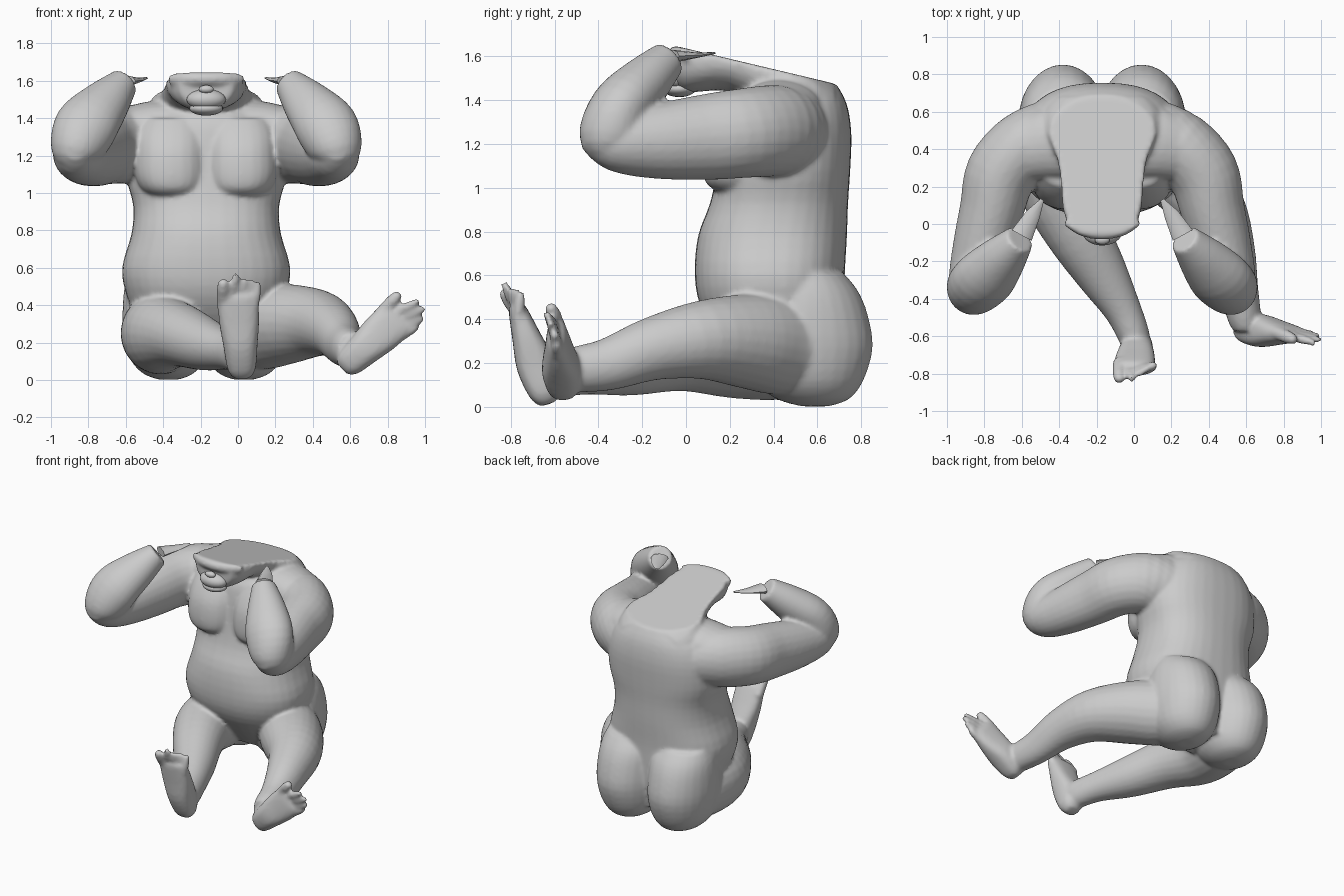
import bpy, bmesh, math
from mathutils import Vector, Matrix

CX = -0.17  # body midline
skin = bpy.data.materials.new("grey skin")
skin.diffuse_color = (0.6, 0.6, 0.6, 1)
X, Y, Z = Vector((1, 0, 0)), Vector((0, 1, 0)), Vector((0, 0, 1))


def sgnpow(v, p):
    return math.copysign(abs(v) ** p, v)


def smooth_path(rows, steps):
    """Catmull-Rom through rows of numbers."""
    out, n = [], len(rows)
    for i in range(n - 1):
        p = [rows[max(i - 1, 0)], rows[i], rows[i + 1], rows[min(i + 2, n - 1)]]
        for k in range(steps):
            t = k / steps
            out.append([0.5 * (2 * b + (c - a) * t + (2 * a - 5 * b + 4 * c - d) * t * t
                               + (3 * b - a - 3 * c + d) * t ** 3) for a, b, c, d in zip(*p)])
    return out + [list(rows[-1])]


def tube(bm, rows, side, sides=24, steps=4, power=1.0, axis=None):
    """Loft of rounded sections: rows are x, y, z, radius along side, radius across."""
    rows = smooth_path(rows, steps)
    pts = [Vector(r[:3]) for r in rows]
    rings = []
    for i, r in enumerate(rows):
        t = axis or (pts[min(i + 1, len(pts) - 1)] - pts[max(i - 1, 0)]).normalized()
        a = Vector(side)
        a = (a - t * a.dot(t)).normalized()
        b = t.cross(a)
        ring = []
        for k in range(sides):
            w = 2 * math.pi * k / sides
            ring.append(bm.verts.new(pts[i] + a * r[3] * sgnpow(math.cos(w), power)
                                     + b * r[4] * sgnpow(math.sin(w), power)))
        rings.append(ring)
    for p, q in zip(rings, rings[1:]):
        for k in range(sides):
            j = (k + 1) % sides
            bm.faces.new((p[k], p[j], q[j], q[k]))
    bm.faces.new(rings[0][::-1])
    bm.faces.new(rings[-1])


def ball(bm, c, r):
    m = Matrix.Translation(c) @ Matrix.Diagonal((*r, 1))
    bmesh.ops.create_uvsphere(bm, u_segments=24, v_segments=14, radius=1, matrix=m)


def finish(name, bm, voxel=0, angle=40):
    bmesh.ops.recalc_face_normals(bm, faces=bm.faces)
    me = bpy.data.meshes.new(name)
    bm.to_mesh(me)
    bm.free()
    me.materials.append(skin)
    ob = bpy.data.objects.new(name, me)
    bpy.context.collection.objects.link(ob)
    bpy.context.view_layer.objects.active = ob
    ob.select_set(True)
    bpy.ops.object.shade_smooth_by_angle(angle=math.radians(angle))
    ob.select_set(False)
    if voxel:  # fuse overlapping masses into one skin
        m = ob.modifiers.new("fuse", 'REMESH')
        m.mode, m.voxel_size, m.use_smooth_shade = 'VOXEL', voxel, True
        s = ob.modifiers.new("soften", 'SMOOTH')
        s.factor, s.iterations = 0.5, 6
    return ob


# body: torso, chest, seat, limbs and head fused together
body = bmesh.new()
torso = [  # z, half width, front y, back y
    (0.12, 0.20, 0.35, 0.68), (0.30, 0.36, 0.17, 0.72), (0.45, 0.425, 0.07, 0.725),
    (0.60, 0.45, 0.04, 0.725), (0.78, 0.40, 0.055, 0.735), (0.93, 0.39, 0.11, 0.74),
    (1.08, 0.425, 0.14, 0.75), (1.25, 0.42, 0.16, 0.755), (1.38, 0.37, 0.19, 0.735),
    (1.47, 0.27, 0.27, 0.69)]
tube(body, [(CX, (f + b) / 2, z, w, (b - f) / 2) for z, w, f, b in torso], X, 36, 3, 0.84, Z)
for s in (-1, 1):
    def at(u, y, z, *r):
        return (CX + s * u, y, z, *r)
    # chest muscle, broad and meeting at the midline
    tube(body, [at(0.18, 0.28, 0.98, 0.11, 0.13), at(0.183, 0.27, 1.02, 0.165, 0.178),
                at(0.187, 0.27, 1.10, 0.195, 0.193), at(0.187, 0.285, 1.22, 0.197, 0.193),
                at(0.185, 0.31, 1.32, 0.19, 0.17), at(0.18, 0.34, 1.40, 0.16, 0.14)],
         X, 24, 3, 0.88, Z)
    # buttock
    tube(body, [at(0.20, 0.59, 0.002, 0.05, 0.06), at(0.203, 0.58, 0.035, 0.135, 0.165),
                at(0.206, 0.56, 0.12, 0.205, 0.25), at(0.21, 0.55, 0.27, 0.235, 0.303),
                at(0.21, 0.55, 0.42, 0.235, 0.28), at(0.205, 0.55, 0.53, 0.225, 0.235),
                at(0.20, 0.54, 0.61, 0.20, 0.18)], X, 28, 3, 1.0, Z)
    # trapezius
    tube(body, [at(0.10, 0.44, 1.38, 0.2, 0.12), at(0.30, 0.43, 1.36, 0.19, 0.13),
                at(0.48, 0.38, 1.29, 0.17, 0.15)], Y)
    # upper arm
    tube(body, [at(0.28, 0.46, 1.24, 0.20, 0.21), at(0.42, 0.41, 1.26, 0.19, 0.21),
                at(0.54, 0.27, 1.25, 0.19, 0.205), at(0.59, 0.08, 1.23, 0.172, 0.195),
                at(0.65, -0.16, 1.21, 0.155, 0.168), at(0.69, -0.34, 1.21, 0.13, 0.13),
                at(0.70, -0.46, 1.24, 0.06, 0.06)], X)
    # forearm ending in a cut wrist
    tube(body, [at(0.70, -0.35, 1.14, 0.07, 0.07), at(0.695, -0.35, 1.22, 0.14, 0.14),
                at(0.64, -0.30, 1.36, 0.17, 0.14), at(0.54, -0.19, 1.48, 0.135, 0.12),
                at(0.44, -0.08, 1.59, 0.08, 0.085)], X)

# legs
tube(body, [(-0.38, 0.55, 0.25, 0.20, 0.2), (-0.41, 0.40, 0.25, 0.21, 0.22),
            (-0.41, 0.20, 0.25, 0.205, 0.21), (-0.31, -0.03, 0.24, 0.175, 0.17),
            (-0.175, -0.26, 0.19, 0.14, 0.14), (-0.06, -0.46, 0.16, 0.10, 0.105),
            (0.0, -0.60, 0.14, 0.085, 0.10), (0.01, -0.65, 0.13, 0.07, 0.09)], X)
tube(body, [(0.04, 0.55, 0.26, 0.20, 0.2), (0.13, 0.42, 0.28, 0.21, 0.225),
            (0.26, 0.27, 0.30, 0.215, 0.215), (0.42, 0.07, 0.305, 0.182, 0.18),
            (0.51, -0.15, 0.265, 0.14, 0.145), (0.56, -0.35, 0.195, 0.105, 0.12),
            (0.59, -0.50, 0.17, 0.09, 0.105), (0.60, -0.56, 0.16, 0.07, 0.09)], X)


# feet: flat wedge from heel to ball, with five toes
def foot(heel, front, side, tips):
    heel, front, side = Vector(heel), Vector(front), Vector(side).normalized()
    rows = [(*heel.lerp(front, t), w, h) for t, w, h in (
        (-0.13, 0.04, 0.035), (0, 0.075, 0.07), (0.35, 0.092, 0.088),
        (0.7, 0.108, 0.066), (1, 0.108, 0.045), (1.08, 0.10, 0.035))]
    tube(body, rows, side, 20, 3, 0.75)
    for k, tip in enumerate(tips):
        root = front + side * (0.043 * k - 0.08)
        r = 0.036 if k == 0 else 0.026
        tip = Vector(tip)
        back = root + (root - tip) * 0.4
        tube(body, [(*back, r, r), (*root.lerp(tip, 0.6), r, r),
                    (*root.lerp(tip, 1.06), r * 0.6, r * 0.6)], side, 10, 2)


foot((0.02, -0.645, 0.06), (0.0, -0.765, 0.43), X,
     [(-0.08, -0.835, 0.53), (-0.01, -0.83, 0.56), (0.035, -0.80, 0.535),
      (0.07, -0.775, 0.53), (0.105, -0.755, 0.52)])
foot((0.59, -0.56, 0.09), (0.84, -0.59, 0.32), (0.68, 0, -0.73),
     [(0.86, -0.62, 0.46), (0.96, -0.635, 0.42), (0.99, -0.62, 0.38),
      (0.985, -0.60, 0.33), (0.96, -0.59, 0.29)])

# head: lofted front to back, sliced flat along a sloping plane
head = bmesh.new()
sections = [  # y, half width, bottom z, top z
    (-0.05, 0.14, 1.46, 1.69), (0.0, 0.18, 1.435, 1.72), (0.08, 0.21, 1.44, 1.72),
    (0.20, 0.22, 1.44, 1.72), (0.35, 0.24, 1.36, 1.70), (0.48, 0.30, 1.27, 1.64),
    (0.60, 0.31, 1.25, 1.54), (0.68, 0.25, 1.25, 1.48)]
tube(head, [(CX, y, (a + b) / 2, w, (b - a) / 2) for y, w, a, b in sections], X, 24, 2, 0.95, Y)
# brow ridge, sliced with the head
tube(head, [(CX + u, y, 1.61, 0.03, 0.035) for u, y in
            ((-0.19, 0.02), (-0.11, -0.035), (0, -0.055), (0.11, -0.035), (0.19, 0.02))], Y, 12, 2)
cut = bmesh.ops.bisect_plane(head, geom=head.verts[:] + head.edges[:] + head.faces[:],
                             plane_co=(CX, 0.68, 1.475), plane_no=(0, 0.18, 0.76), clear_outer=True)
bmesh.ops.holes_fill(head, edges=[e for e in head.edges if e.is_boundary], sides=0)
bmesh.ops.recalc_face_normals(head, faces=head.faces)
sliced = bpy.data.meshes.new("head_slice")
head.to_mesh(sliced)
head.free()
body.from_mesh(sliced)
bpy.data.meshes.remove(sliced)
finish("body", body, 0.013)

# face
for name, c, r in (("muzzle", (CX, -0.045, 1.50), (0.105, 0.07, 0.055)),
                   ("nose", (CX, -0.085, 1.555), (0.04, 0.025, 0.022)),
                   ("lower_jaw", (CX, -0.03, 1.452), (0.09, 0.075, 0.038))):
    bm = bmesh.new()
    ball(bm, c, r)
    finish(name, bm)

# loose skin flap at each wrist
for s, name in ((-1, "left_wrist_flap"), (1, "right_wrist_flap")):
    bm = bmesh.new()
    tube(bm, [(CX + s * 0.43, -0.06, 1.60, 0.06, 0.03), (CX + s * 0.37, 0.05, 1.605, 0.04, 0.012),
              (CX + s * 0.32, 0.13, 1.615, 0.01, 0.005)], X, 8, 1)
    finish(name, bm)
